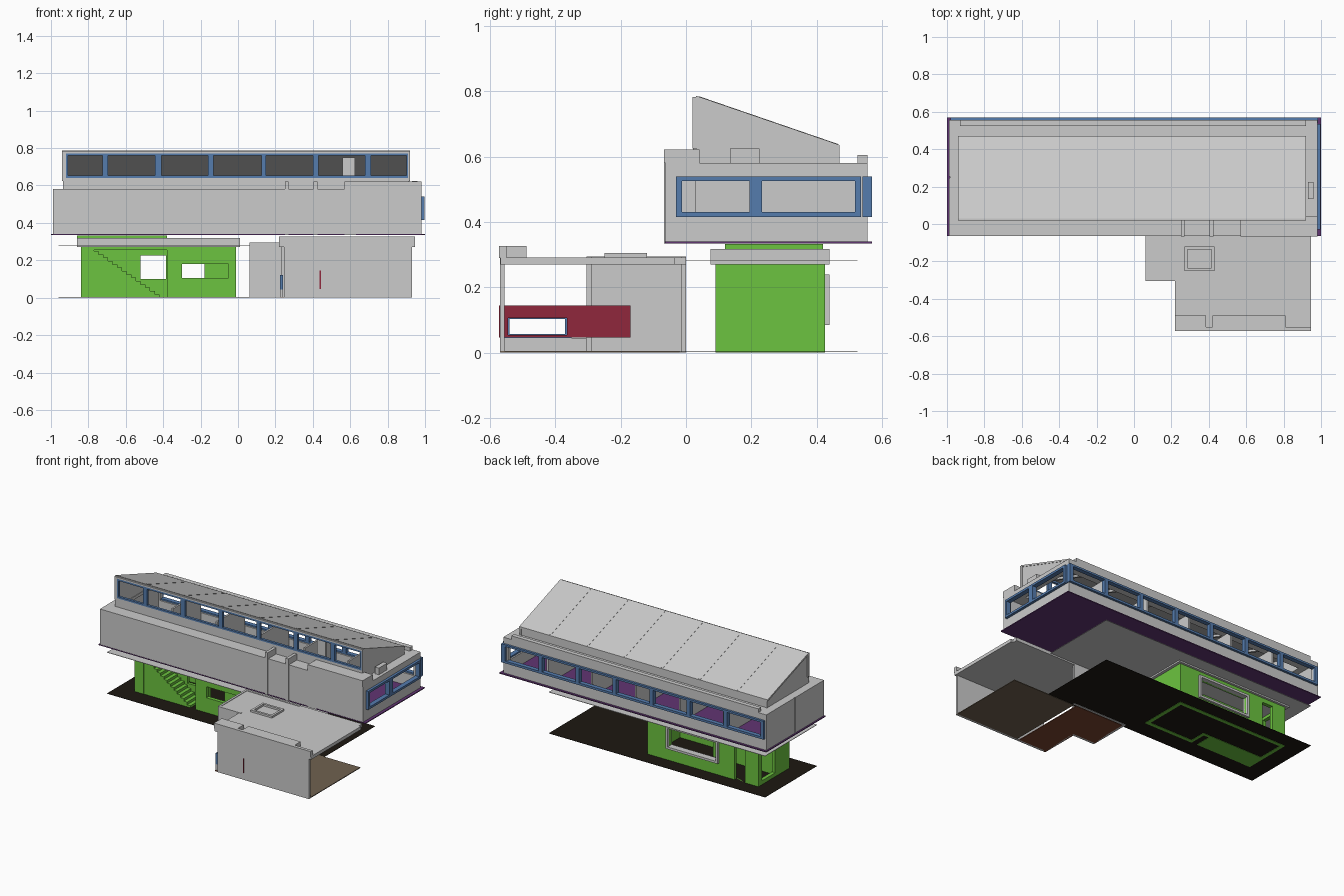
import bpy, bmesh
from mathutils import Vector

if "Cube" in bpy.data.objects:
    bpy.data.objects.remove(bpy.data.objects["Cube"])


def material(name, rgb):
    m = bpy.data.materials.new(name)
    m.diffuse_color = (*rgb, 1)
    m.use_nodes = True
    m.node_tree.nodes["Principled BSDF"].inputs["Base Color"].default_value = m.diffuse_color
    return m


GREEN = material("green_render", (0.15, 0.55, 0.05))
BLUE = material("blue_frame", (0.09, 0.2, 0.42))
PURPLE = material("purple_floor", (0.12, 0.035, 0.17))
BLACK = material("black_floor", (0.012, 0.009, 0.006))
RED = material("red_panel", (0.28, 0.02, 0.045))
TAN = material("tan_floor", (0.16, 0.12, 0.08))
BRICK = material("brick_floor", (0.2, 0.06, 0.03))


def finish(name, bm, mat):
    bmesh.ops.recalc_face_normals(bm, faces=bm.faces)
    me = bpy.data.meshes.new(name)
    bm.to_mesh(me)
    bm.free()
    ob = bpy.data.objects.new(name, me)
    bpy.context.collection.objects.link(ob)
    if mat:
        me.materials.append(mat)
    return ob


def place(axis, u, v, w):
    return {"x": (w, u, v), "y": (u, w, v), "z": (u, v, w)}[axis]


def panel(name, axis, w0, w1, u, v, holes=(), mat=None):
    """Slab normal to axis from w0 to w1, with rectangular holes (u0, u1, v0, v1)."""
    us = sorted({*u, *(h[i] for h in holes for i in (0, 1))})
    vs = sorted({*v, *(h[i] for h in holes for i in (2, 3))})
    bm = bmesh.new()
    grid = {(a, b): bm.verts.new(place(axis, a, b, w0)) for a in us for b in vs}
    for a, c in zip(us, us[1:]):
        for b, d in zip(vs, vs[1:]):
            mu, mv = (a + c) / 2, (b + d) / 2
            if not any(h[0] < mu < h[1] and h[2] < mv < h[3] for h in holes):
                bm.faces.new([grid[k] for k in ((a, b), (c, b), (c, d), (a, d))])
    loose = [p for p in bm.verts if not p.link_faces]
    bmesh.ops.delete(bm, geom=loose, context="VERTS")
    ext = bmesh.ops.extrude_face_region(bm, geom=bm.faces[:], use_keep_orig=True)
    moved = [g for g in ext["geom"] if isinstance(g, bmesh.types.BMVert)]
    bmesh.ops.translate(bm, verts=moved, vec=Vector(place(axis, 0, 0, w1 - w0)))
    bmesh.ops.dissolve_limit(bm, angle_limit=0.01, verts=bm.verts[:], edges=bm.edges[:])
    return finish(name, bm, mat)


def box(name, x, y, z, mat=None):
    return panel(name, "z", z[0], z[1], x, y, (), mat)


def prism(name, axis, w0, w1, pts, mat=None):
    """Profile polygon extruded along axis."""
    bm = bmesh.new()
    f = bm.faces.new([bm.verts.new(place(axis, a, b, w0)) for a, b in pts])
    ext = bmesh.ops.extrude_face_region(bm, geom=[f], use_keep_orig=True)
    moved = [g for g in ext["geom"] if isinstance(g, bmesh.types.BMVert)]
    bmesh.ops.translate(bm, verts=moved, vec=Vector(place(axis, 0, 0, w1 - w0)))
    return finish(name, bm, mat)


# Ground sheet and ceiling sheet of the lower floor
box("ground_sheet", (-0.96, 0.66), (-0.03, 0.525), (0.002, 0.004), BLACK)
box("ceiling_sheet", (-0.96, 0.66), (-0.03, 0.525), (0.28, 0.283))

# Upper volume: floor, walls and roof ring
box("upper_floor", (-1.0, 1.0), (-0.065, 0.57), (0.334, 0.34), PURPLE)
panel("front_wall", "y", -0.063, -0.035, (-0.99, 0.98), (0.335, 0.58))
for i, y in enumerate(((-0.035, 0.245), (0.255, 0.555))):
    panel(f"left_wall_{i}", "x", -0.99, -0.965, y, (0.335, 0.58))
panel("left_wall_slot", "x", -0.975, -0.965, (0.24, 0.26), (0.335, 0.58))
panel("right_wall", "x", 0.955, 0.98, (-0.035, 0.555), (0.335, 0.58),
      [(-0.02, 0.525, 0.42, 0.535)])
panel("back_wall", "y", 0.53, 0.555, (-0.965, 0.955), (0.335, 0.58),
      [(-0.955, 0.945, 0.42, 0.535)])
panel("flat_roof", "z", 0.56, 0.58, (-0.985, 0.975), (-0.06, 0.55),
      [(-0.92, 0.90, 0.05, 0.455)])

# Window bands of the upper volume
bays = 7
step = 1.94 / bays
back_holes = [(-0.97 + i * step + 0.014, -0.97 + (i + 1) * step - 0.014, 0.43, 0.527)
              for i in range(bays)]
panel("back_window_frame", "y", 0.54, 0.57, (-0.98, 0.985), (0.415, 0.54), back_holes, BLUE)
panel("right_window_frame", "x", 0.965, 0.997, (-0.03, 0.535), (0.415, 0.54),
      [(-0.013, 0.195, 0.43, 0.525), (0.232, 0.518, 0.43, 0.525)], BLUE)

# Room dividers behind the back windows
for i in range(5):
    x = -0.66 + i * 0.33
    box(f"room_divider_{i}", (x, x + 0.012), (0.23, 0.53), (0.34, 0.56))

# Roof parapets and front ribs
box("back_parapet", (-0.93, 0.92), (0.525, 0.555), (0.58, 0.605))
box("corner_parapet", (0.63, 0.98), (-0.067, 0.042), (0.58, 0.622))
for i, (a, b) in enumerate(((0.25, 0.27), (0.405, 0.425), (0.57, 0.63))):
    box(f"front_rib_{i}", (a, b), (-0.068, 0.03), (0.335, 0.622))

# Clerestory with sloping roof
ends = [(0.033, 0.58), (0.47, 0.58), (0.47, 0.63), (0.033, 0.78)]
for i, x in enumerate((-0.935, 0.905)):
    prism(f"clerestory_end_{i}", "x", x, x + 0.012, ends)
prism("clerestory_roof", "x", -0.94, 0.92,
      [(0.03, 0.787), (0.47, 0.636), (0.47, 0.624), (0.03, 0.775)])
panel("clerestory_back", "y", 0.455, 0.468, (-0.935, 0.915), (0.58, 0.63))
box("clerestory_sill", (-0.935, 0.915), (0.022, 0.05), (0.58, 0.635))
bay_x = [(-0.91, -0.725), (-0.695, -0.445), (-0.41, -0.16), (-0.13, 0.125),
         (0.15, 0.40), (0.43, 0.68), (0.71, 0.90)]
panel("clerestory_border", "y", 0.02, 0.04, (-0.94, 0.92), (0.625, 0.783),
      [(-0.92, 0.91, 0.64, 0.772)])
panel("clerestory_frame", "y", 0.02, 0.037, (-0.92, 0.91), (0.64, 0.772),
      [(a, b, 0.652, 0.76) for a, b in bay_x], BLUE)
box("clerestory_post", (0.56, 0.625), (0.045, 0.06), (0.58, 0.75))
# Thin rafters that just break the roof surface
for i, (a, b) in enumerate(zip(bay_x, bay_x[1:])):
    x = (a[1] + b[0]) / 2
    prism(f"rafter_{i}", "x", x - 0.008, x + 0.008,
          [(0.04, 0.785), (0.465, 0.639), (0.465, 0.61), (0.04, 0.756)])
box("roof_hatch", (0.93, 0.96), (0.135, 0.225), (0.58, 0.625))

# Green lower block
panel("green_front_wall", "y", 0.09, 0.115, (-0.38, -0.01), (0, 0.27),
      [(-0.30, -0.05, 0.105, 0.18)], GREEN)
panel("green_window_infill", "y", 0.115, 0.135, (-0.18, -0.05), (0.105, 0.18), (), GREEN)
panel("green_stair_back_wall", "y", 0.205, 0.225, (-0.77, -0.38), (0, 0.27),
      [(-0.52, -0.385, 0.10, 0.225)], GREEN)
box("green_stair_return", (-0.38, -0.36), (0.115, 0.225), (0, 0.27), GREEN)
panel("green_corner_pier", "y", 0.09, 0.225, (-0.84, -0.77), (0, 0.27), (), GREEN)
panel("green_lintel", "y", 0.09, 0.205, (-0.77, -0.38), (0.255, 0.27), (), GREEN)
panel("green_back_wall", "y", 0.40, 0.425, (-0.84, -0.01), (0, 0.27),
      [(-0.53, -0.17, 0.10, 0.225), (-0.74, -0.66, 0.004, 0.24)], GREEN)
panel("green_right_wall", "x", -0.035, -0.01, (0.115, 0.40), (0, 0.27), (), GREEN)
panel("green_left_wall", "x", -0.84, -0.815, (0.225, 0.40), (0, 0.27),
      [(0.245, 0.385, 0.03, 0.25)], GREEN)
panel("back_window_surround", "y", 0.395, 0.44, (-0.545, -0.155), (0.085, 0.24),
      [(-0.53, -0.17, 0.10, 0.225)])
box("green_block_roof", (-0.86, 0.01), (0.075, 0.44), (0.27, 0.318))
box("green_roof_edge", (-0.86, -0.38), (0.12, 0.42), (0.318, 0.333), GREEN)

# Outside staircase
n, x0, x1, top = 14, -0.77, -0.42, 0.25
pts = [(x0, 0)]
for i in range(n):
    z = top - i * top / n
    pts += [(x0 + i * (x1 - x0) / n, z), (x0 + (i + 1) * (x1 - x0) / n, z)]
pts.append((x1, 0))
prism("staircase", "y", 0.092, 0.205, pts, GREEN)

# Annex floors and walls
box("annex_floor_right", (0.46, 0.93), (-0.568, -0.02), (0, 0.005), TAN)
prism("annex_floor_left", "z", 0, 0.005,
      [(0.225, -0.568), (0.44, -0.568), (0.44, -0.02), (0.065, -0.02),
       (0.065, -0.295), (0.225, -0.295)], BRICK)
panel("annex_front_wall", "y", -0.57, -0.555, (0.245, 0.93), (0, 0.295))
panel("annex_setback_wall", "y", -0.305, -0.29, (0.062, 0.235), (0, 0.295))
panel("annex_left_wall", "x", 0.062, 0.077, (-0.29, 0.0), (0, 0.295))
panel("annex_back_wall", "y", -0.015, 0.0, (0.077, 0.47), (0, 0.295))
box("annex_low_curb", (0.225, 0.24), (-0.56, -0.305), (0, 0.045))
panel("annex_window_frame", "x", 0.225, 0.24, (-0.56, -0.35), (0.045, 0.12),
      [(-0.54, -0.37, 0.058, 0.103)], BLUE)

# Red panel inside the annex
panel("red_panel", "x", 0.437, 0.443, (-0.573, -0.17), (0.047, 0.145),
      [(-0.545, -0.365, 0.055, 0.106)], RED)

# Annex roof, parapets and skylight
prism("annex_roof", "z", 0.27, 0.292,
      [(0.065, 0.0), (0.065, -0.302), (0.22, -0.302), (0.22, -0.568), (0.945, -0.568),
       (0.945, -0.035), (0.93, -0.035), (0.93, 0.0)])
for i, (a, b) in enumerate(((0.22, 0.385), (0.42, 0.81))):
    box(f"annex_parapet_{i}", (a, b), (-0.572, -0.488), (0.29, 0.326))
box("annex_parapet_front", (0.22, 0.945), (-0.572, -0.55), (0.29, 0.326))
panel("annex_skylight", "z", 0.292, 0.305, (0.27, 0.43), (-0.25, -0.12),
      [(0.285, 0.415, -0.235, -0.135)])
